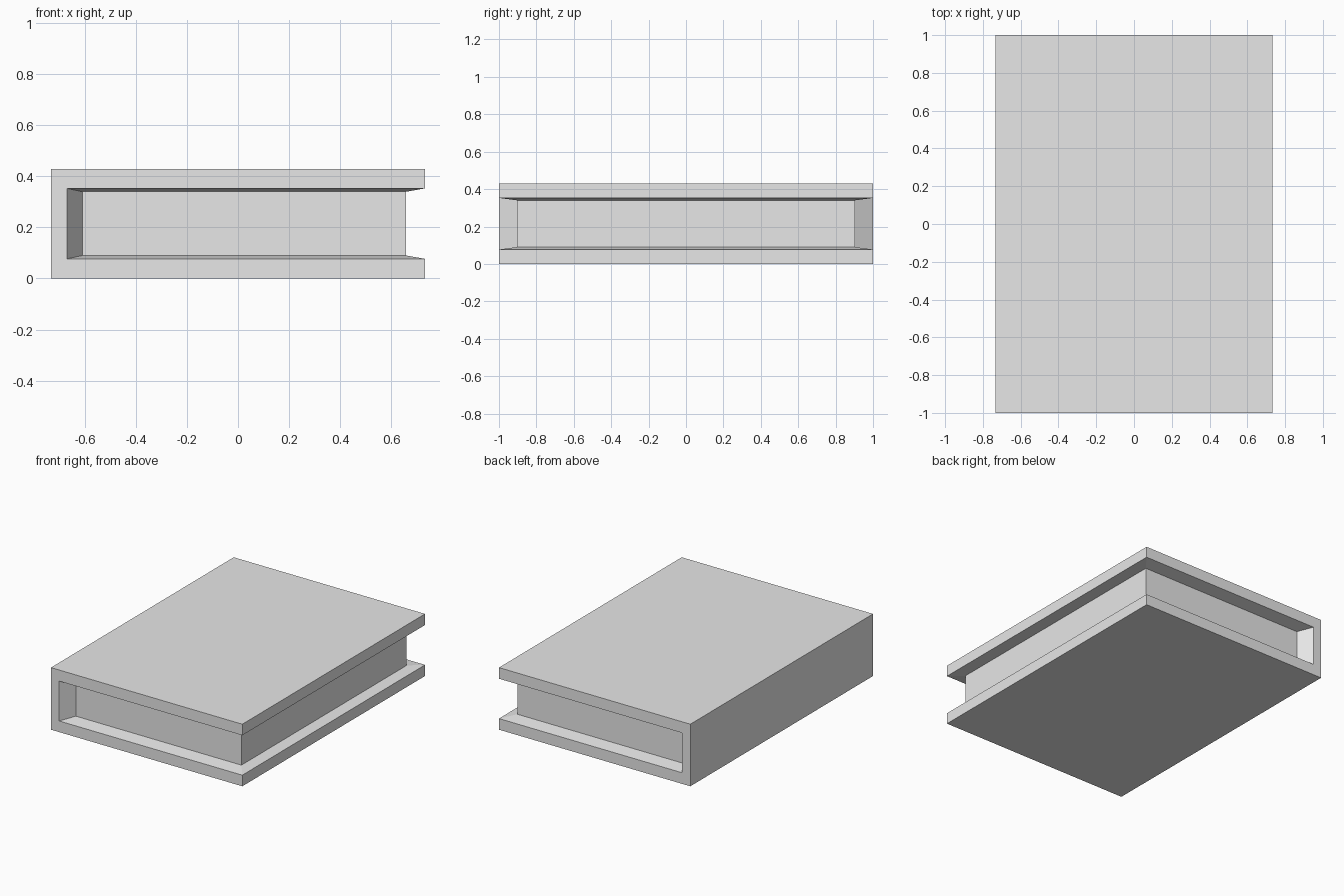
import bpy
import bmesh

default = bpy.data.objects.get("Cube")
if default:
    bpy.data.objects.remove(default, do_unlink=True)

# Plain grey material
grey = bpy.data.materials.new("plain_grey")
grey.use_nodes = True
color = (0.8, 0.8, 0.8, 1.0)
grey.diffuse_color = color
bsdf = next(n for n in grey.node_tree.nodes if n.type == 'BSDF_PRINCIPLED')
bsdf.inputs["Base Color"].default_value = color

# Main dimensions
SPINE_OUT, SPINE_IN, FORE_EDGE = -0.733, -0.67, 0.733
PAGE_BACK, PAGE_FRONT, PAGE_Y = -0.61, 0.659, 0.904
HEIGHT, BOARD, SLOPE = 0.43, 0.077, 0.013


def outline(back, front, y):
    """Horizontal section: spine strip joined to a rectangle, mirrored in y."""
    half = [(SPINE_OUT, -1), (SPINE_IN, -1), (back, -y), (front, -y)]
    return half + [(px, -py) for px, py in reversed(half)]


def loft(name, sections):
    """Closed solid through a stack of (z, outline) sections."""
    bm = bmesh.new()
    rings = [[bm.verts.new((x, y, z)) for x, y in pts] for z, pts in sections]
    for low, high in zip(rings, rings[1:]):
        n = len(low)
        for i in range(n):
            j = (i + 1) % n
            bm.faces.new((low[i], low[j], high[j], high[i]))
    bm.faces.new(reversed(rings[0]))
    bm.faces.new(rings[-1])
    bmesh.ops.remove_doubles(bm, verts=bm.verts[:], dist=0.0005)
    bmesh.ops.recalc_face_normals(bm, faces=bm.faces[:])
    mesh = bpy.data.meshes.new(name)
    bm.to_mesh(mesh)
    bm.free()
    mesh.materials.append(grey)
    obj = bpy.data.objects.new(name, mesh)
    bpy.context.collection.objects.link(obj)
    return obj


# Book: full-size cover boards, narrowing to the recessed page block
board = outline(SPINE_IN, FORE_EDGE, 1)
pages = outline(PAGE_BACK, PAGE_FRONT, PAGE_Y)
lower = [(0, board), (BOARD, board), (BOARD + SLOPE, pages)]
upper = [(HEIGHT - z, pts) for z, pts in reversed(lower)]
loft("book", lower + upper)
